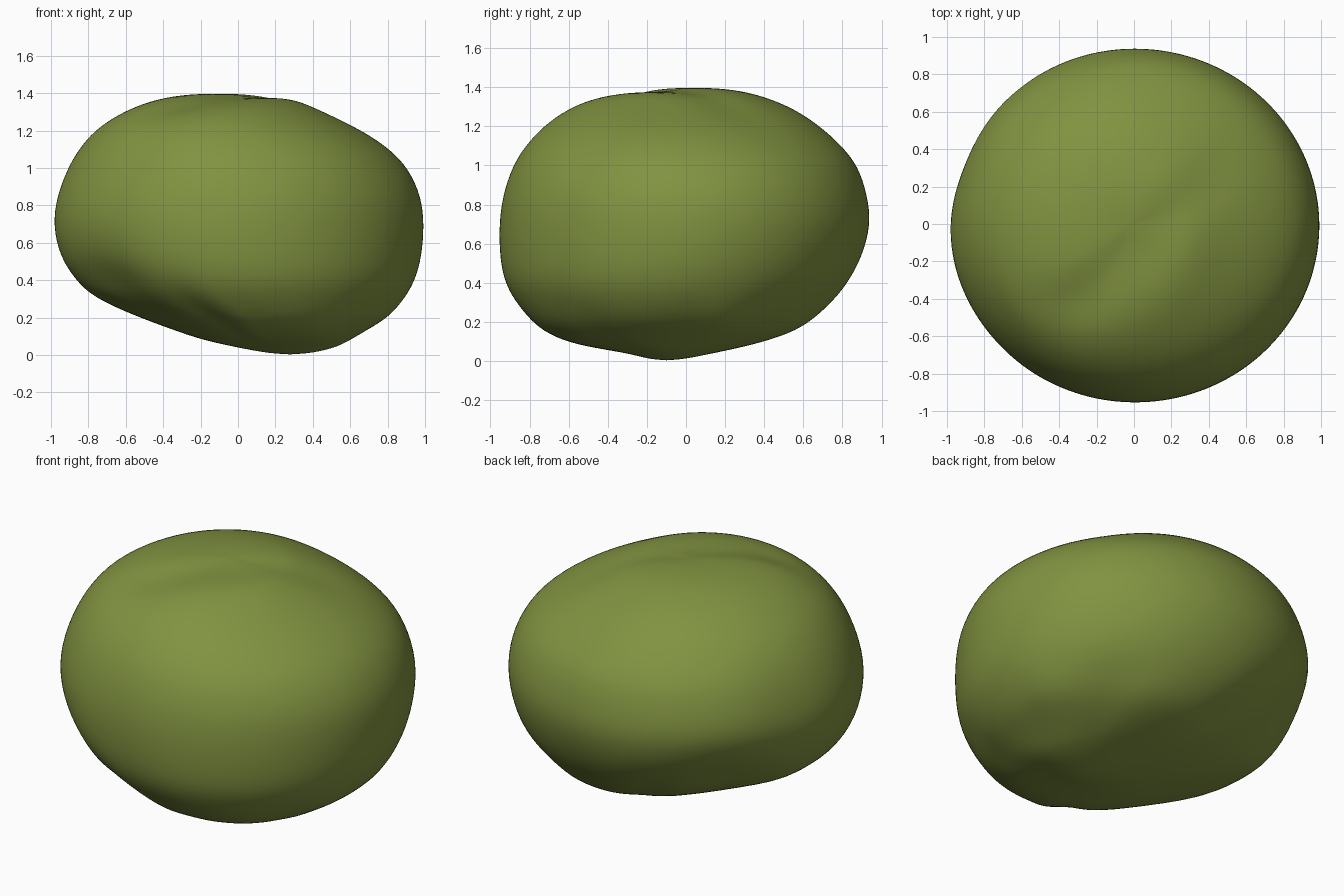
import bpy, bmesh, math

cube = bpy.data.objects.get("Cube")
if cube:
    bpy.data.objects.remove(cube)

SEGMENTS = 72

# Outline of the body: height, left/right reach in x, front/back reach in y
OUTLINE = [
    (.01, .15, .40, -.2, 0), (.04, 0, .53, -.28, .14), (.08, -.2, .6, -.58, .34),
    (.14, -.36, .7, -.71, .54), (.2, -.53, .81, -.79, .64), (.31, -.79, .9, -.88, .76),
    (.4, -.87, .95, -.93, .83), (.52, -.96, .985, -.955, .9), (.7, -1, 1, -.96, .955),
    (.85, -.975, .985, -.94, .93), (1, -.915, .915, -.89, .885), (1.1, -.855, .82, -.825, .8),
    (1.2, -.775, .67, -.735, .69), (1.29, -.64, .48, -.61, .56), (1.35, -.5, .36, -.48, .41),
    (1.385, -.36, .28, -.32, .28), (1.4, -.2, .14, -.15, .12),
]

# Folds in the skin: angle in degrees, height, angular width, height spread, depth
FOLDS = [
    (138, .38, 20, .17, -.09), (218, .36, 16, .13, -.07), (165, .3, 9, .12, .03),
    (112, .25, 8, .13, -.05), (245, .2, 7, .12, -.05), (258, .15, 6, .1, .03),
    (50, .17, 14, .1, -.05), (325, .15, 12, .1, -.03), (20, .18, 9, .1, .03),
    (160, .75, 15, .3, -.02),
]


def bell(value, width):
    return math.exp(-(value / width) ** 2)


def skin_scale(degrees, z):
    scale = 1
    for angle, height, width, spread, depth in FOLDS:
        turn = (degrees - angle + 180) % 360 - 180
        scale += depth * bell(turn, width) * bell(z - height, spread)
    return scale


def crown_drop(x, y, z):
    """Diagonal crease on the crown, with a dimple at its front end."""
    if z < 1:
        return 0
    across = (x - y) * .7 - .12
    along = (x + y) * .7
    fade = min(1, (z - 1) / .3)
    crease = .03 * bell(across, .13) * bell(along, .55)
    dimple = .03 * bell(x + .3, .2) * bell(y + .4, .09)
    return fade * (crease + dimple)


# Body: stacked oval rings closed by a point at each end
bm = bmesh.new()
rings = []
for z, left, right, front, back in OUTLINE:
    ring = []
    for i in range(SEGMENTS):
        degrees = 360 * i / SEGMENTS
        a = math.radians(degrees)
        s = skin_scale(degrees, z)
        x = (left + right) / 2 + (right - left) / 2 * math.cos(a) * s
        y = (front + back) / 2 + (back - front) / 2 * math.sin(a) * s
        ring.append(bm.verts.new((x, y, z - crown_drop(x, y, z))))
    rings.append(ring)

for low, high in zip(rings, rings[1:]):
    for i in range(SEGMENTS):
        j = (i + 1) % SEGMENTS
        bm.faces.new((low[i], low[j], high[j], high[i]))

base = bm.verts.new((.28, -.1, 0))
crown = bm.verts.new((-.03, -.01, 1.395))
for i in range(SEGMENTS):
    j = (i + 1) % SEGMENTS
    bm.faces.new((rings[0][j], rings[0][i], base))
    bm.faces.new((rings[-1][i], rings[-1][j], crown))

# Relax the surface slightly so the rings blend together
bmesh.ops.smooth_vert(bm, verts=bm.verts, factor=.3,
                      use_axis_x=True, use_axis_y=True, use_axis_z=True)
bmesh.ops.recalc_face_normals(bm, faces=bm.faces)
for face in bm.faces:
    face.smooth = True

mesh = bpy.data.meshes.new("lumpy_body")
bm.to_mesh(mesh)
bm.free()
body = bpy.data.objects.new("lumpy_body", mesh)
bpy.context.collection.objects.link(body)
body.modifiers.new("smooth_surface", "SUBSURF").levels = 2
body.modifiers["smooth_surface"].render_levels = 2

# Olive skin
skin = bpy.data.materials.new("olive_green")
skin.use_nodes = True
colour = (.22, .29, .052, 1)
skin.diffuse_color = colour
skin.node_tree.nodes["Principled BSDF"].inputs["Base Color"].default_value = colour
mesh.materials.append(skin)
